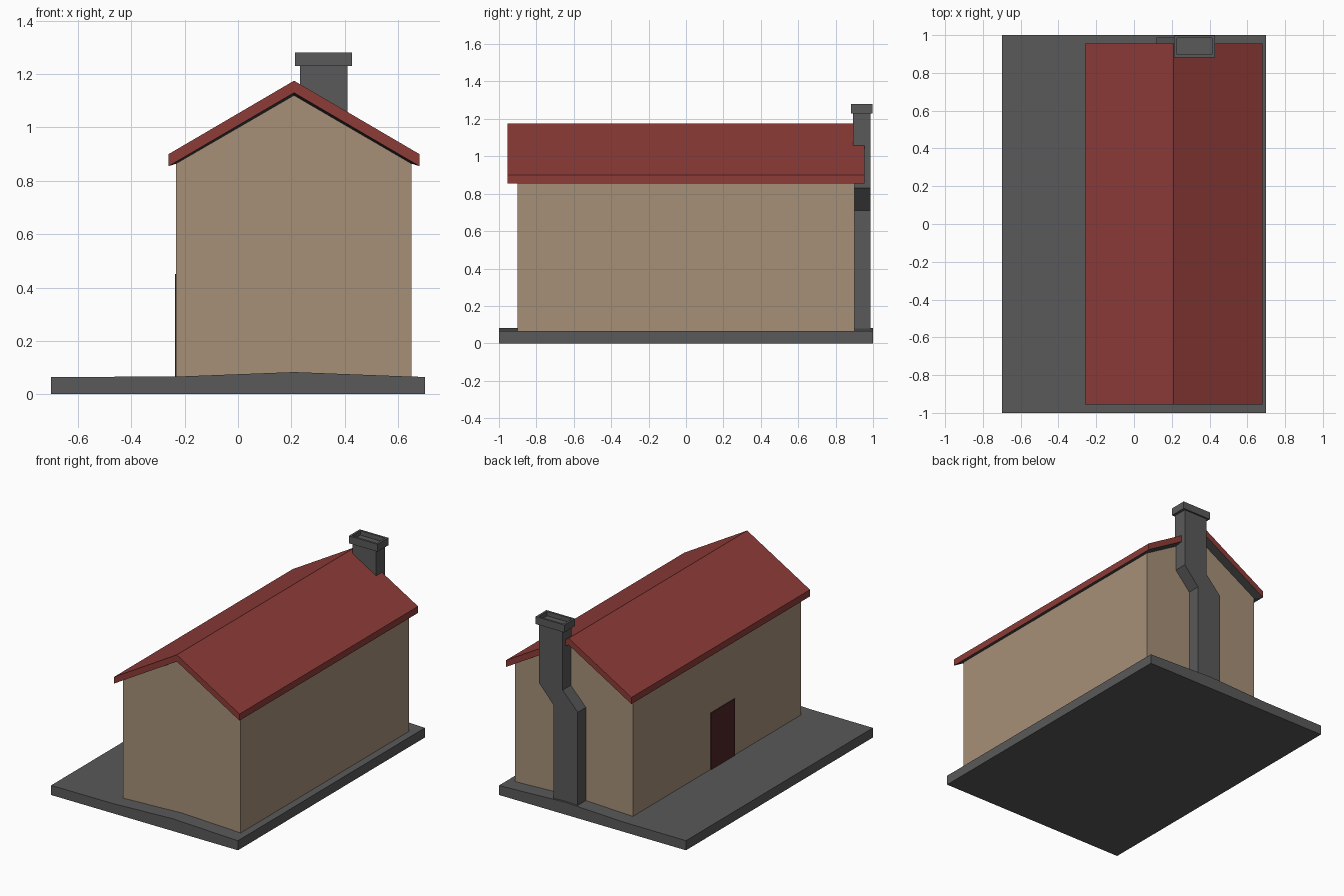
import bpy, bmesh

if "Cube" in bpy.data.objects:
    bpy.data.objects.remove(bpy.data.objects["Cube"])


def material(name, rgb):
    m = bpy.data.materials.new(name)
    m.diffuse_color = (*rgb, 1)
    m.use_nodes = True
    m.node_tree.nodes["Principled BSDF"].inputs["Base Color"].default_value = m.diffuse_color
    return m


STONE = material("stone", (0.10, 0.10, 0.10))
PLASTER = material("plaster", (0.38, 0.28, 0.19))
TILE = material("roof_red", (0.27, 0.045, 0.04))
DARK = material("soffit_dark", (0.06, 0.06, 0.06))
WOOD = material("door_wood", (0.08, 0.017, 0.02))


def finish(name, bm, mat, recalc=True):
    if recalc:
        bmesh.ops.recalc_face_normals(bm, faces=bm.faces)
    me = bpy.data.meshes.new(name)
    bm.to_mesh(me)
    bm.free()
    me.materials.append(mat)
    ob = bpy.data.objects.new(name, me)
    bpy.context.collection.objects.link(ob)
    return ob


def prism(name, profile, y0, y1, mat):
    """Extrude an x-z outline along y."""
    bm = bmesh.new()
    face = bm.faces.new([bm.verts.new((x, y0, z)) for x, z in profile])
    ext = bmesh.ops.extrude_face_region(bm, geom=[face])["geom"]
    bmesh.ops.translate(bm, vec=(0, y1 - y0, 0),
                        verts=[v for v in ext if isinstance(v, bmesh.types.BMVert)])
    return finish(name, bm, mat)


def gable_loop(bm, profile, y):
    """Closed ring following a gable profile at -y and back at +y."""
    pts = [(x, -y, z) for x, z in profile] + [(x, y, z) for x, z in reversed(profile)]
    return [bm.verts.new(p) for p in pts]


def bridge(bm, a, b):
    n = len(a)
    for i in range(n):
        j = (i + 1) % n
        bm.faces.new((a[i], a[j], b[j], b[i]))


def box(x0, x1, y0, y1, z0, z1):
    bm = bmesh.new()
    bmesh.ops.create_cube(bm, size=1)
    for v in bm.verts:
        v.co = (x1 if v.co.x > 0 else x0, y1 if v.co.y > 0 else y0,
                z1 if v.co.z > 0 else z0)
    return bm


EAVES_TOP = [(-0.26, 0.90), (0.21, 1.175), (0.68, 0.90)]
EAVES_LOW = [(-0.26, 0.855), (0.21, 1.13), (0.68, 0.855)]
WALL_TOP = [(-0.232, 0.864), (0.21, 1.12), (0.65, 0.864)]

# gently raised ground slab
prism("ground_slab", [(-0.7, 0), (0.7, 0), (0.7, 0.065), (0.65, 0.066),
                      (0.21, 0.083), (-0.232, 0.066), (-0.7, 0.065)], -1, 1, STONE)

# gabled walls
prism("walls", [(-0.232, 0.05), (0.65, 0.05)] + WALL_TOP[::-1], -0.9, 0.9, PLASTER)

# roof slopes with fascia edge
bm = bmesh.new()
top = gable_loop(bm, EAVES_TOP, 0.955)
low = gable_loop(bm, EAVES_LOW, 0.955)
bridge(bm, low, top)
bm.faces.new((top[0], top[1], top[4], top[5]))
bm.faces.new((top[1], top[2], top[3], top[4]))
finish("roof", bm, TILE)

# dark soffit under the overhang, facing down
bm = bmesh.new()
bridge(bm, gable_loop(bm, WALL_TOP, 0.9), gable_loop(bm, EAVES_LOW, 0.955))
for f in bm.faces:
    f.normal_update()
    if f.normal.z > 0:
        f.normal_flip()
finish("soffit", bm, DARK, recalc=False)

# chimney stack with a sideways jog
prism("chimney_stack", [(0.12, 0.05), (0.30, 0.05), (0.30, 0.71), (0.41, 0.83),
                        (0.41, 1.235), (0.233, 1.235), (0.233, 0.83), (0.12, 0.71)],
      0.893, 0.987, STONE)

# chimney cap with recessed top
bm = box(0.213, 0.428, 0.882, 0.998, 1.23, 1.28)
bm.normal_update()
lid = max(bm.faces, key=lambda f: f.calc_center_median().z)
bmesh.ops.inset_region(bm, faces=[lid], thickness=0.02)
ext = bmesh.ops.extrude_discrete_faces(bm, faces=[lid])["faces"]
bmesh.ops.translate(bm, vec=(0, 0, -0.03), verts=ext[0].verts)
finish("chimney_cap", bm, STONE)

# side door
finish("door", box(-0.237, -0.22, -0.186, 0.07, 0.06, 0.45), WOOD)
